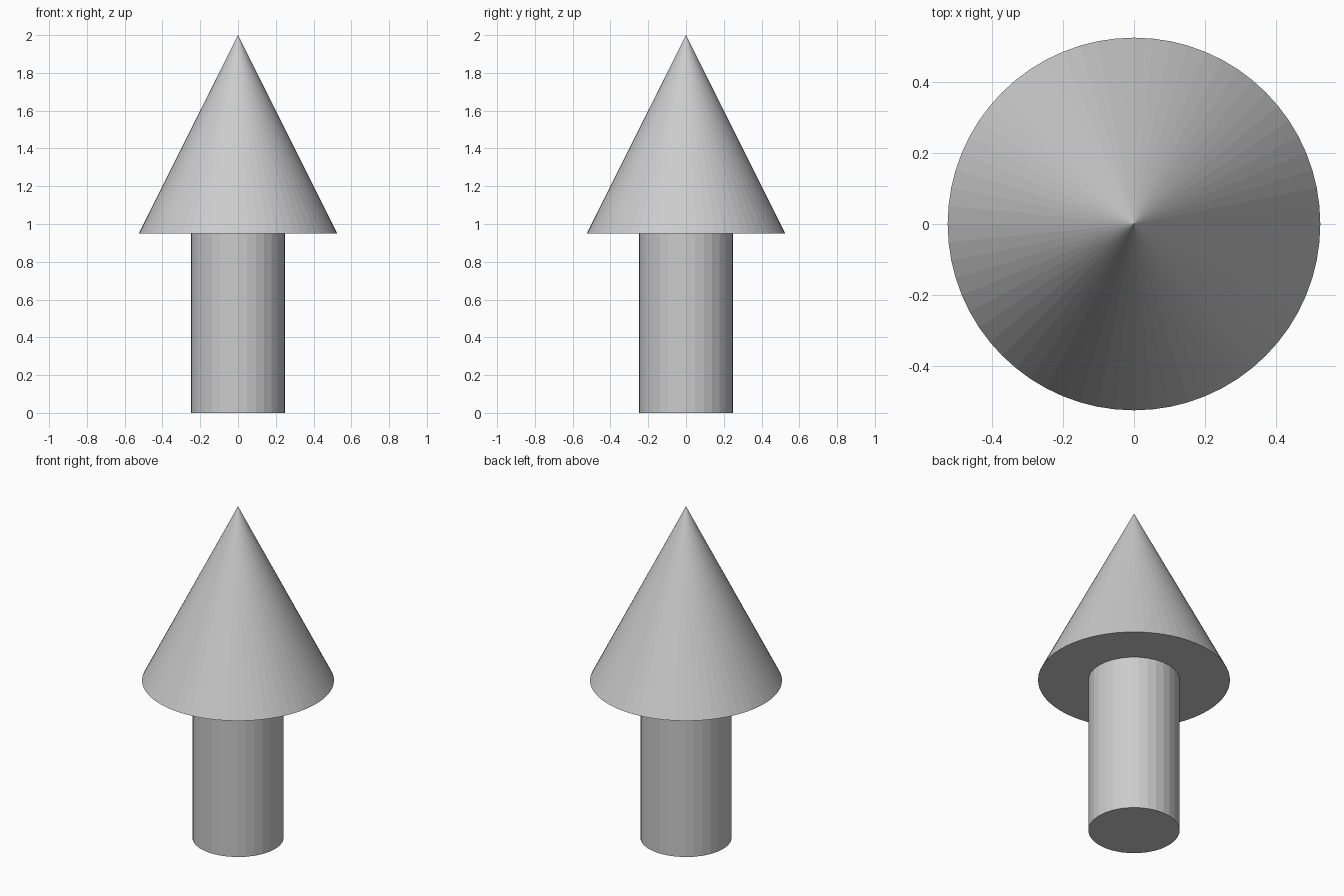
import bpy

if "Cube" in bpy.data.objects:
    bpy.data.objects.remove(bpy.data.objects["Cube"], do_unlink=True)

# Single plain grey material
GREY = (0.6, 0.6, 0.6, 1.0)
grey = bpy.data.materials.new("plain_grey")
grey.use_nodes = True
grey.diffuse_color = GREY
bsdf = next(n for n in grey.node_tree.nodes if n.type == "BSDF_PRINCIPLED")
bsdf.inputs["Base Color"].default_value = GREY

HEIGHT = 2.0
SHAFT_TOP = 0.95


def add_round(name, sides, r_bottom, r_top, z_bottom, z_top):
    """Flat-shaded upright cone or cylinder between two heights."""
    bpy.ops.mesh.primitive_cone_add(
        vertices=sides, radius1=r_bottom, radius2=r_top,
        depth=z_top - z_bottom, location=(0, 0, (z_bottom + z_top) / 2))
    obj = bpy.context.object
    obj.name = obj.data.name = name
    obj.data.materials.append(grey)
    return obj


# Cylindrical shaft
add_round("shaft", 32, 0.25, 0.25, 0, SHAFT_TOP)

# Pointed head
add_round("cone_head", 64, 0.525, 0, SHAFT_TOP, HEIGHT)
